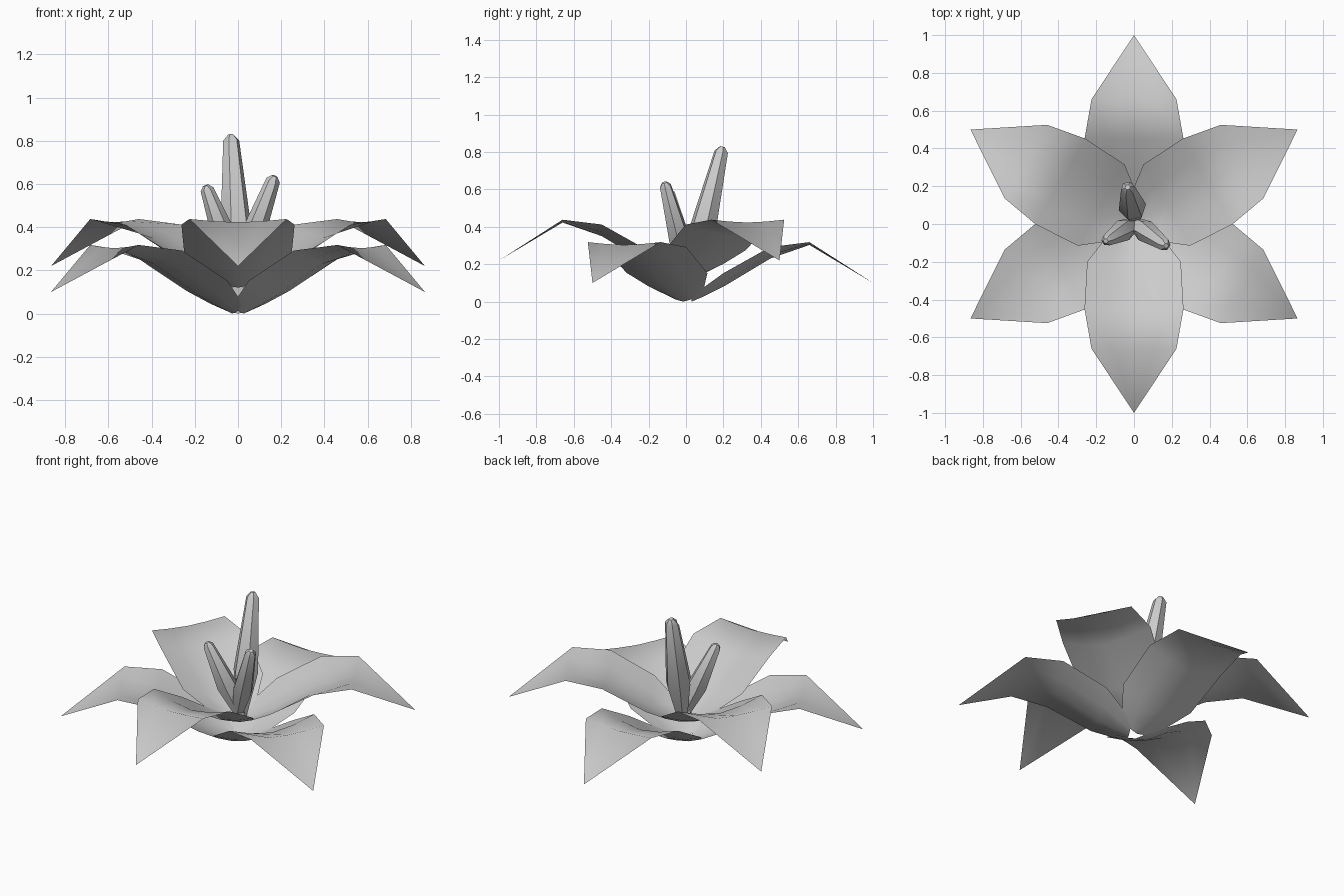
import bpy, bmesh, math
from mathutils import Vector, Matrix

if "Cube" in bpy.data.objects:
    bpy.data.objects.remove(bpy.data.objects["Cube"])


def make_object(name, bm, angle):
    mesh = bpy.data.meshes.new(name)
    bm.to_mesh(mesh)
    bm.free()
    ob = bpy.data.objects.new(name, mesh)
    bpy.context.collection.objects.link(ob)
    bpy.context.view_layer.objects.active = ob
    ob.select_set(True)
    bpy.ops.object.shade_smooth_by_angle(angle=math.radians(angle))
    ob.select_set(False)
    return ob


# petal rows: distance along petal, half width, centre height, edge height
ROWS = [(0.03, 0.085, 0.0, 0.03), (0.10, 0.17, 0.03, 0.08),
        (0.20, 0.248, 0.08, 0.152), (0.45, 0.262, 0.23, 0.292),
        (0.66, 0.225, 0.303, 0.318)]
COLS = (-1, -0.5, 0, 0.5, 1)


def petal(name, degrees, lift):
    bm = bmesh.new()
    grid = [[bm.verts.new((r, u * w, zc + (ze - zc) * abs(u) ** 1.6 + lift)) for u in COLS]
            for r, w, zc, ze in ROWS]
    for a, b in zip(grid, grid[1:]):
        for i in range(len(COLS) - 1):
            bm.faces.new((a[i], b[i], b[i + 1], a[i + 1]))
    tip = bm.verts.new((1.0, 0, 0.10 + lift))
    last = grid[-1]
    for i in range(len(COLS) - 1):
        bm.faces.new((last[i], tip, last[i + 1]))
    bm.transform(Matrix.Rotation(math.radians(degrees), 4, 'Z'))
    make_object(name, bm, 60)


# lower and upper whorls of three petals
for k in range(3):
    petal(f"lower_petal_{k + 1}", 90 + 120 * k, 0.0)
    petal(f"upper_petal_{k + 1}", -90 + 120 * k, 0.12)


def stamen(name, base, tip, widest_at, widest, top):
    base, tip = Vector(base), Vector(tip)
    axis = tip - base
    rot = axis.to_track_quat('Z', 'Y')
    profile = [(0, 0.03), (widest_at, widest), (0.96, top), (1, 0.014)]
    sides = 6
    bm = bmesh.new()
    rings = []
    for t, r in profile:
        ring = []
        for i in range(sides):
            a = math.tau * i / sides
            ring.append(bm.verts.new(base + axis * t + rot @ Vector(
                (r * math.cos(a), r * math.sin(a), 0))))
        rings.append(ring)
    for a, b in zip(rings, rings[1:]):
        for i in range(sides):
            j = (i + 1) % sides
            bm.faces.new((a[i], a[j], b[j], b[i]))
    bm.faces.new(rings[0][::-1])
    bm.faces.new(rings[-1])
    make_object(name, bm, 45)


# one tall and two short stamens
stamen("tall_stamen", (0.005, 0.03, 0.14), (-0.033, 0.195, 0.828), 0.36, 0.074, 0.038)
stamen("right_stamen", (-0.01, 0.012, 0.15), (0.17, -0.115, 0.637), 0.38, 0.06, 0.033)
stamen("left_stamen", (0.012, 0.008, 0.15), (-0.15, -0.09, 0.593), 0.42, 0.06, 0.031)
